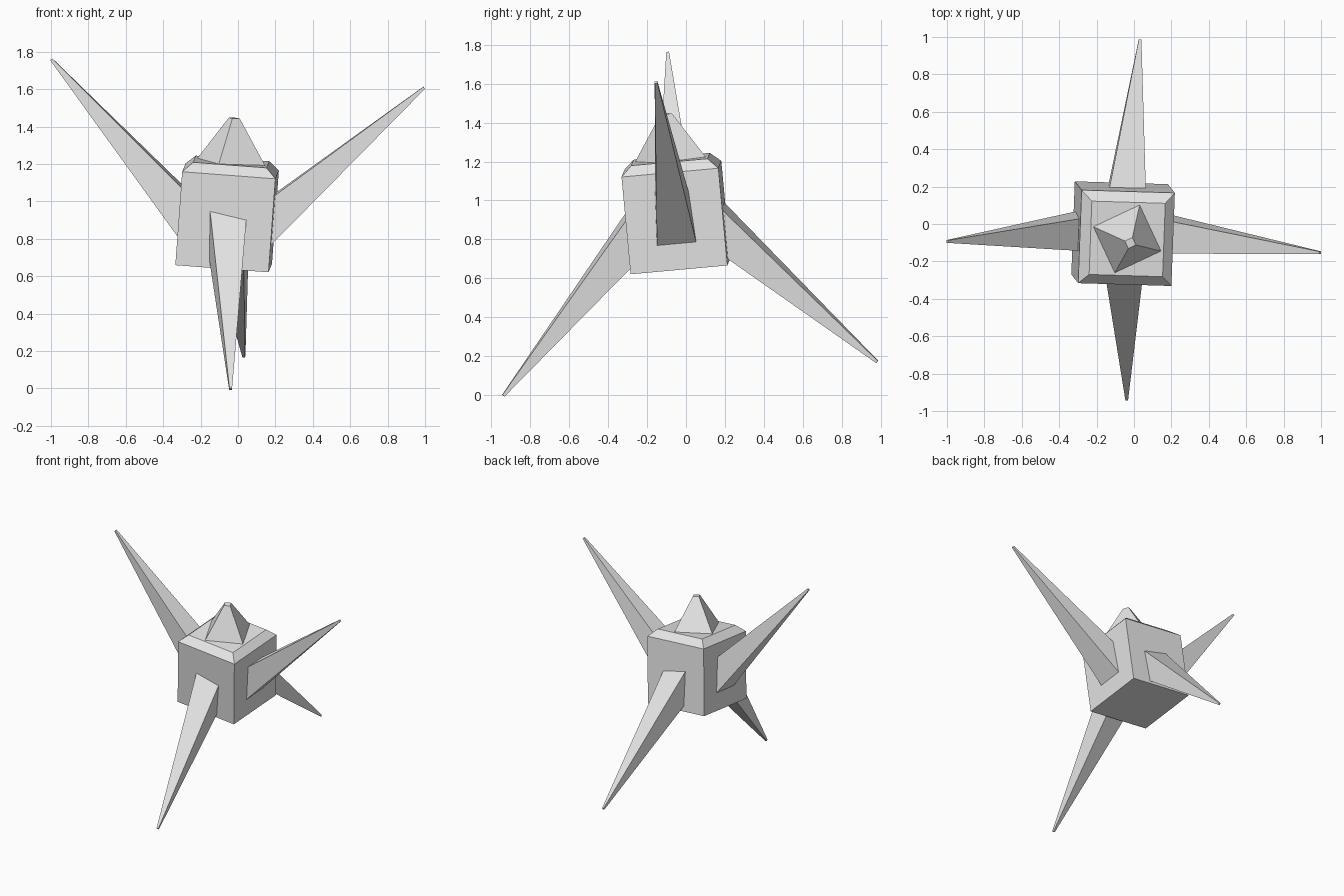
import bpy, bmesh, math
from mathutils import Matrix, Vector

if "Cube" in bpy.data.objects:
    bpy.data.objects.remove(bpy.data.objects["Cube"])

grey = bpy.data.materials.new("light_grey")
grey.diffuse_color = (0.8, 0.8, 0.8, 1)
grey.use_nodes = True
grey.node_tree.nodes["Principled BSDF"].inputs["Base Color"].default_value = grey.diffuse_color

# Tilted frame shared by all parts; its origin is the middle of the block's upper rim
u = Vector((0.996, -0.03, -0.076)).normalized()
w = u.cross(Vector((0.04, 0.995, 0.09))).normalized()
v = w.cross(u)
FRAME = Matrix.Translation((-0.04, -0.075, 1.162)) @ Matrix((u, v, w)).transposed().to_4x4()


def finish(name, bm):
    bmesh.ops.recalc_face_normals(bm, faces=bm.faces)
    mesh = bpy.data.meshes.new(name)
    bm.to_mesh(mesh)
    bm.free()
    mesh.materials.append(grey)
    obj = bpy.data.objects.new(name, mesh)
    obj.matrix_world = FRAME
    bpy.context.collection.objects.link(obj)


def loft(name, sections):
    """Join square sections, each (centre, side axis, other axis, half width)."""
    bm = bmesh.new()
    rings = []
    for c, a, b, h in sections:
        rings.append([bm.verts.new(c + h * (i * a + j * b))
                      for i, j in ((-1, -1), (1, -1), (1, 1), (-1, 1))])
    for r, s in zip(rings, rings[1:]):
        for i in range(4):
            k = (i + 1) % 4
            bm.faces.new((r[i], r[k], s[k], s[i]))
    bm.faces.new(rings[0])
    bm.faces.new(rings[-1])
    finish(name, bm)


X, Y, Z = Vector((1, 0, 0)), Vector((0, 1, 0)), Vector((0, 0, 1))

# Block with a chamfered upper rim
loft("body", [(Z * -0.503, X, Y, 0.25), (Z * 0, X, Y, 0.25), (Z * 0.05, X, Y, 0.197)])

# Turned pyramid on top with a blunt tip
turn = Matrix.Rotation(math.radians(27), 3, 'Z')
loft("top_point", [(Z * 0.045, turn @ X, turn @ Y, 0.139),
                   (Z * 0.285, turn @ X, turn @ Y, 0.022)])


# Four long spikes: tip position, heading, and side axis
def spike(name, tip, heading, side, length=1.2):
    d = heading.normalized()
    s = (side - side.dot(d) * d).normalized()
    t = d.cross(s)
    loft(name, [(tip - d * length, s, t, 0.104), (tip, s, t, 0.007)])


for sign, x_name, y_name in ((1, "right_spike", "back_spike"), (-1, "left_spike", "front_spike")):
    spike(x_name, Vector((sign, 0, 0.525)), Vector((sign, 0, 1)), Y)
    yaw = Matrix.Rotation(math.radians(-8 * sign), 3, 'Z')
    spike(y_name, Vector((0.115, 0.965 * sign, -1.077)), yaw @ Vector((0, sign, -1)), yaw @ X)
